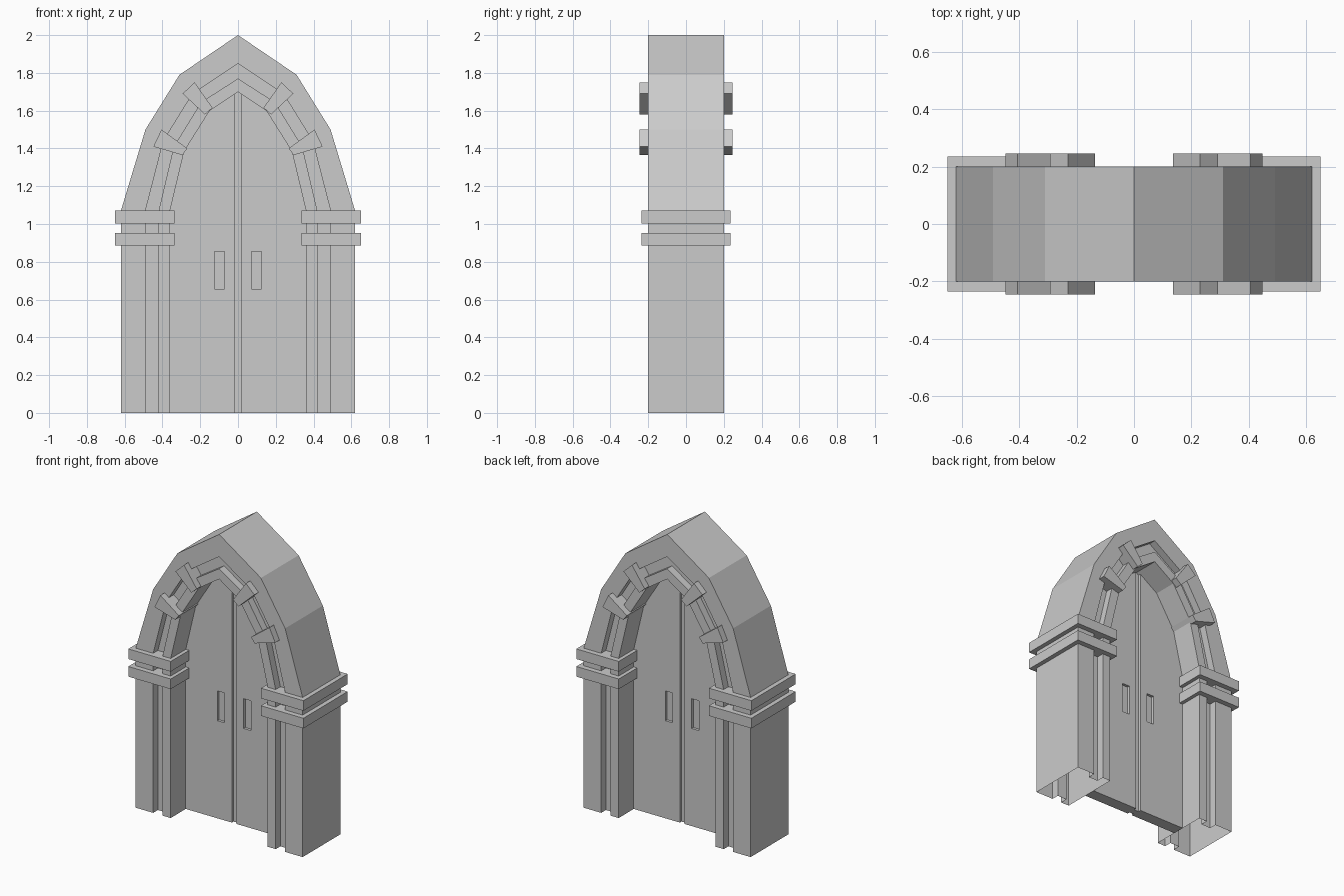
import bpy, bmesh

if "Cube" in bpy.data.objects:
    bpy.data.objects.remove(bpy.data.objects["Cube"])

# half profiles from foot to shoulder (x, z); apex is at x = 0
OUTER = [(.62, 0), (.62, 1.07), (.49, 1.5), (.31, 1.79), (0, 2.0)]
GROOVE_OUT = [(.49, 0), (.49, 1.07), (.395, 1.44), (.24, 1.69), (0, 1.85)]
GROOVE_IN = [(.42, 0), (.42, 1.07), (.34, 1.41), (.195, 1.645), (0, 1.77)]
INNER = [(.36, 0), (.36, 1.07), (.285, 1.385), (.15, 1.60), (0, 1.70)]
DOOR_Y = 0.04


def full(half):
    return half + [(-x, z) for x, z in half[-2::-1]]


def finish(bm, name):
    bmesh.ops.recalc_face_normals(bm, faces=bm.faces)
    me = bpy.data.meshes.new(name)
    bm.to_mesh(me)
    bm.free()
    ob = bpy.data.objects.new(name, me)
    bpy.context.collection.objects.link(ob)
    return ob


def add_prism(bm, pts, y0, y1):
    f = bm.faces.new([bm.verts.new((x, y0, z)) for x, z in pts])
    ext = bmesh.ops.extrude_face_region(bm, geom=[f], use_keep_orig=True)
    for v in ext["geom"]:
        if isinstance(v, bmesh.types.BMVert):
            v.co.y = y1


def add_box(bm, x0, x1, y0, y1, z0, z1):
    add_prism(bm, [(x0, z0), (x1, z0), (x1, z1), (x0, z1)], y0, y1)


# stone arch: moulding section swept along the arch, open at the feet
front = [(OUTER, -.2), (GROOVE_OUT, -.2), (GROOVE_OUT, -.15),
         (GROOVE_IN, -.15), (GROOVE_IN, -.2), (INNER, -.2)]
loops = front + [(p, -y) for p, y in reversed(front)]
bm = bmesh.new()
rings = [[bm.verts.new((x, y, z)) for x, z in full(p)] for p, y in loops]
for a, b in zip(rings, rings[1:] + rings[:1]):
    for i in range(len(a) - 1):
        bm.faces.new((a[i], a[i + 1], b[i + 1], b[i]))
finish(bm, "stone_arch")

# double door slab
bm = bmesh.new()
add_prism(bm, full(INNER), -DOOR_Y, DOOR_Y)
door = finish(bm, "double_door")

# recesses: centre seam and hand pulls on both faces
bm = bmesh.new()
for s in (-1, 1):
    ys = sorted((s * (DOOR_Y - .018), s * .1))
    add_box(bm, -.018, .018, *ys, -.1, 1.8)
    for x in (-.0975, .0975):
        add_box(bm, x - .027, x + .027, *ys, .655, .855)
cutter = finish(bm, "recess_cutter")
cutter.hide_render = True
mod = door.modifiers.new("recesses", "BOOLEAN")
mod.operation = "DIFFERENCE"
mod.solver = "EXACT"
mod.object = cutter
bpy.context.view_layer.objects.active = door
door.select_set(True)
bpy.ops.object.modifier_apply(modifier=mod.name)
bpy.data.objects.remove(cutter)

# pillar bands and wedge blocks on each side
WEDGES = {"lower_wedge": [(.405, 1.5), (.448, 1.41), (.295, 1.365), (.268, 1.40)],
          "upper_wedge": [(.23, 1.75), (.293, 1.69), (.175, 1.58), (.135, 1.615)]}
for side, s in (("left", -1), ("right", 1)):
    for name, z in (("lower_band", .885), ("upper_band", 1.003)):
        bm = bmesh.new()
        add_box(bm, s * .335, s * .65, -.235, .235, z, z + .068)
        finish(bm, f"{name}_{side}")
    for name, pts in WEDGES.items():
        bm = bmesh.new()
        add_prism(bm, [(s * x, z) for x, z in pts], -.245, .245)
        finish(bm, f"{name}_{side}")
